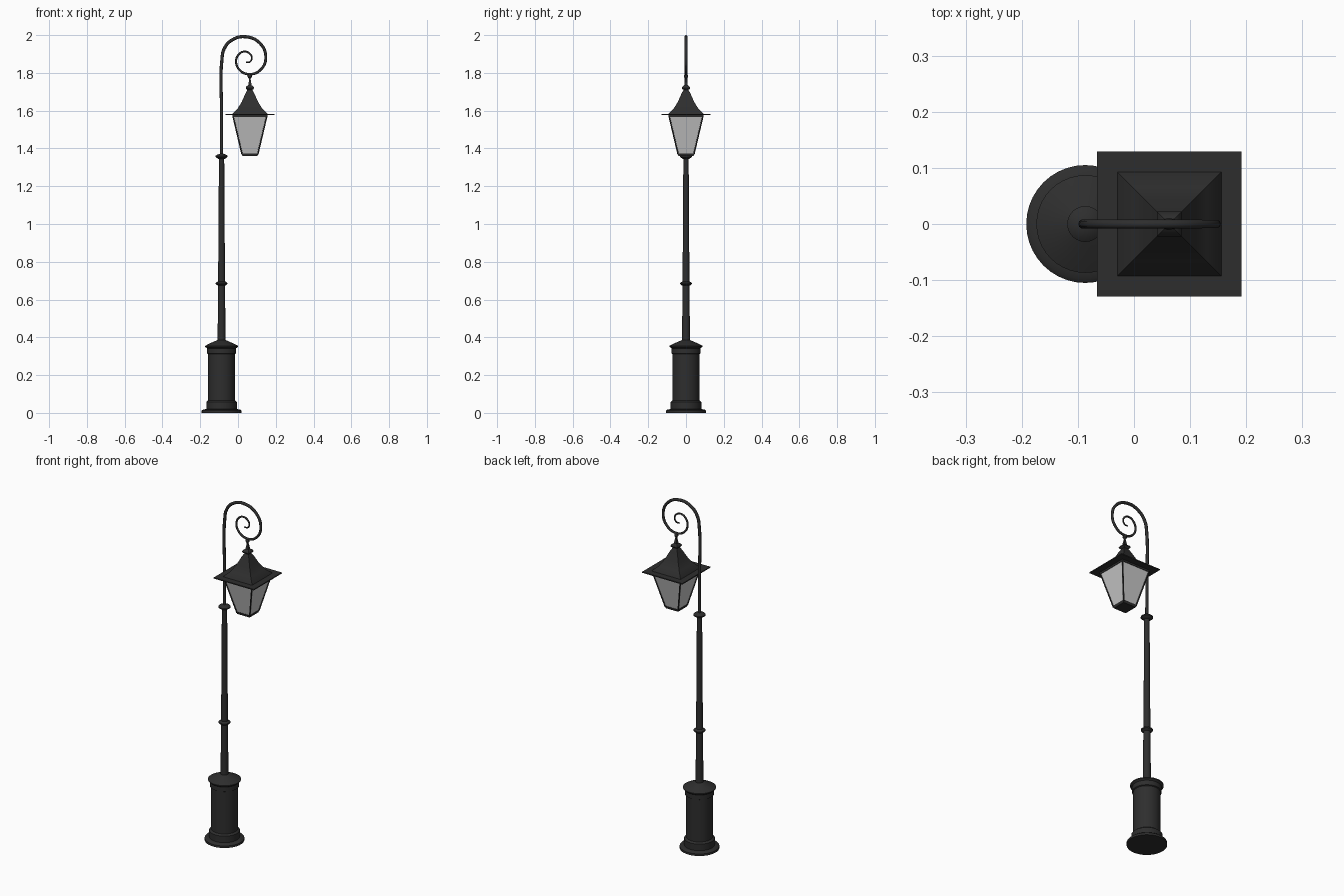
import bpy, bmesh, math

if "Cube" in bpy.data.objects:
    bpy.data.objects.remove(bpy.data.objects["Cube"])

POST_X, LAMP_X = -0.087, 0.063


def material(name, rgb):
    m = bpy.data.materials.new(name)
    m.diffuse_color = (*rgb, 1)
    m.use_nodes = True
    m.node_tree.nodes["Principled BSDF"].inputs["Base Color"].default_value = m.diffuse_color
    return m


IRON = material("black iron", (0.027, 0.027, 0.027))
GLASS = material("pale glass", (0.58, 0.58, 0.58))


def finish(ob, mat, angle=35):
    ob.data.materials.clear()
    ob.data.materials.append(mat)
    bpy.ops.object.select_all(action='DESELECT')
    ob.select_set(True)
    bpy.context.view_layer.objects.active = ob
    bpy.ops.object.shade_smooth_by_angle(angle=math.radians(angle))


def lathe(name, profile, x, mat, sides=40):
    """Stack of rings (radius, z); with 4 sides the radius is the half width."""
    k, off = (math.sqrt(2), math.pi / 4) if sides == 4 else (1, 0)
    bm = bmesh.new()
    rings = []
    for r, z in profile:
        rings.append([bm.verts.new((x + k * r * math.cos(off + math.tau * i / sides),
                                    k * r * math.sin(off + math.tau * i / sides), z))
                      for i in range(sides)])
    for a, b in zip(rings, rings[1:]):
        for i in range(sides):
            j = (i + 1) % sides
            bm.faces.new((a[i], a[j], b[j], b[i]))
    bm.faces.new(rings[0][::-1])
    bm.faces.new(rings[-1])
    bmesh.ops.recalc_face_normals(bm, faces=bm.faces)
    me = bpy.data.meshes.new(name)
    bm.to_mesh(me)
    bm.free()
    ob = bpy.data.objects.new(name, me)
    bpy.context.collection.objects.link(ob)
    finish(ob, mat)
    return ob


def tube(name, points, mat, round_res=3):
    """Smooth tube through points (x, y, z, radius)."""
    cu = bpy.data.curves.new(name, 'CURVE')
    cu.dimensions = '3D'
    cu.bevel_depth = 1
    cu.bevel_resolution = round_res
    cu.resolution_u = 10 if len(points) > 2 else 1
    cu.use_fill_caps = True
    sp = cu.splines.new('BEZIER')
    sp.bezier_points.add(len(points) - 1)
    for bp, (x, y, z, r) in zip(sp.bezier_points, points):
        bp.co = (x, y, z)
        bp.radius = r
        bp.handle_left_type = bp.handle_right_type = 'AUTO'
    ob = bpy.data.objects.new(name, cu)
    bpy.context.collection.objects.link(ob)
    bpy.ops.object.select_all(action='DESELECT')
    ob.select_set(True)
    bpy.context.view_layer.objects.active = ob
    bpy.ops.object.convert(target='MESH')
    finish(bpy.context.object, mat, 50)


# Pedestal: foot, plinth, drum, collar and domed cap
lathe("pedestal", [(0.105, 0), (0.105, 0.012), (0.098, 0.018), (0.081, 0.02), (0.081, 0.058),
                   (0.071, 0.066), (0.071, 0.312), (0.077, 0.315), (0.077, 0.342),
                   (0.087, 0.35), (0.087, 0.355), (0.06, 0.369), (0.03, 0.382),
                   (0.021, 0.386)], POST_X, IRON)

# Tapered post with two ring mouldings
lathe("post", [(0.021, 0.38), (0.0185, 0.67), (0.016, 1.02), (0.014, 1.355)], POST_X, IRON, 24)
for name, z, r in (("lower_ring", 0.685, 0.031), ("upper_ring", 1.358, 0.032)):
    lathe(name, [(0.015, z - 0.014), (r - 0.008, z - 0.009), (r, z - 0.003), (r, z + 0.003),
                 (r - 0.008, z + 0.009), (0.009, z + 0.014)], POST_X, IRON, 24)

# Slim upper pipe curling into a scroll
scroll = [(-0.087, 1.35, .0085), (-0.087, 1.6, .0085), (-0.086, 1.86, .0085), (-0.072, 1.93, .0085),
          (-0.03, 1.975, .0085), (0.037, 1.9915, .0085), (0.115, 1.958, .008), (0.147, 1.883, .0075),
          (0.12, 1.817, .007), (0.062, 1.793, .0065), (0.009, 1.815, .006), (-0.01, 1.862, .0055),
          (0.006, 1.9, .0055), (0.035, 1.913, .005), (0.064, 1.9, .005), (0.073, 1.876, .0045),
          (0.062, 1.858, .004), (0.042, 1.856, .0035)]
tube("scroll_arm", [(x, 0, z, r) for x, z, r in scroll], IRON)

# Lantern roof: flat eaves, flared pyramid and finial
lathe("roof_eaves", [(0.129, 1.576), (0.129, 1.582)], LAMP_X, IRON, 4)
lathe("roof", [(0.093, 1.581), (0.091, 1.586), (0.066, 1.61), (0.044, 1.645),
               (0.024, 1.69), (0.012, 1.712)], LAMP_X, IRON, 4)
lathe("finial", [(0.010, 1.708), (0.019, 1.714), (0.022, 1.72), (0.019, 1.728), (0.009, 1.735),
                 (0.007, 1.748), (0.003, 1.77)], LAMP_X, IRON, 4)
lathe("hanger", [(0.004, 1.755), (0.005, 1.77), (0.011, 1.778), (0.011, 1.786),
                 (0.006, 1.794)], LAMP_X - 0.001, IRON, 12)

# Glass body with top rim, bottom tray and corner bars
lathe("glass", [(0.041, 1.37), (0.089, 1.57)], LAMP_X, GLASS, 4)
lathe("glass_rim", [(0.091, 1.567), (0.093, 1.577)], LAMP_X, IRON, 4)
lathe("bottom_tray", [(0.040, 1.36), (0.044, 1.374)], LAMP_X, IRON, 4)
for sx in (-1, 1):
    for sy in (-1, 1):
        tube("corner_bar", [(LAMP_X + sx * 0.0415, sy * 0.0415, 1.368, 0.004),
                            (LAMP_X + sx * 0.0895, sy * 0.0895, 1.572, 0.004)], IRON, 1)
